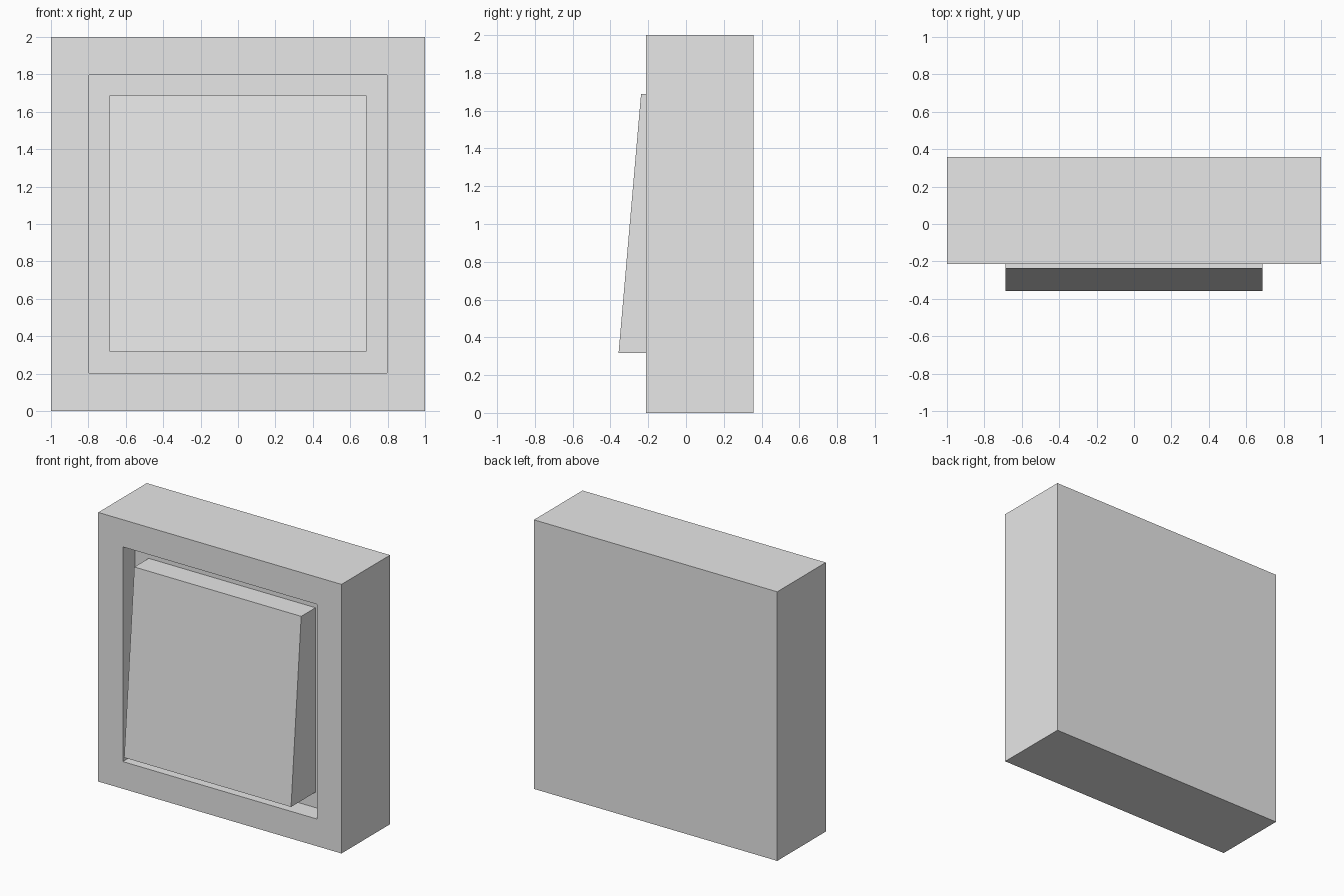
import bpy, bmesh
from mathutils import Vector

if "Cube" in bpy.data.objects:
    bpy.data.objects.remove(bpy.data.objects["Cube"])

mat = bpy.data.materials.new("light_grey_plastic")
mat.diffuse_color = (0.8, 0.8, 0.8, 1)
mat.use_nodes = True
mat.node_tree.nodes["Principled BSDF"].inputs["Base Color"].default_value = mat.diffuse_color


def box(bm, x, y0, y1, z0, z1):
    """Add a box spanning -x..x, y0..y1, z0..z1."""
    verts = bmesh.ops.create_cube(bm, size=1)["verts"]
    for v in verts:
        v.co = Vector((v.co.x * 2 * x,
                       y0 if v.co.y < 0 else y1,
                       z0 if v.co.z < 0 else z1))
    return verts


def finish(bm, name):
    bmesh.ops.recalc_face_normals(bm, faces=bm.faces)
    mesh = bpy.data.meshes.new(name)
    bm.to_mesh(mesh)
    bm.free()
    mesh.materials.append(mat)
    obj = bpy.data.objects.new(name, mesh)
    bpy.context.collection.objects.link(obj)
    return obj


FRONT, BACK, FLOOR = -0.213, 0.357, -0.07

# Housing: block with a square recess sunk into its front
bm = bmesh.new()
box(bm, 1.0, FRONT, BACK, 0.0, 2.0)
bm.normal_update()
front = min(bm.faces, key=lambda f: f.calc_center_median().y)
bmesh.ops.inset_region(bm, faces=[front], thickness=0.286)
rim = bmesh.ops.inset_region(bm, faces=[front], thickness=0.0)
for v in front.verts:
    v.co.y = FLOOR
finish(bm, "switch_housing")

# Rocker: wedge whose front leans out toward the bottom
bm = bmesh.new()
for v in box(bm, 0.686, -0.357, FLOOR, 0.317, 1.688):
    if v.co.y < -0.3 and v.co.z > 1:
        v.co.y = -0.238
finish(bm, "switch_rocker")
